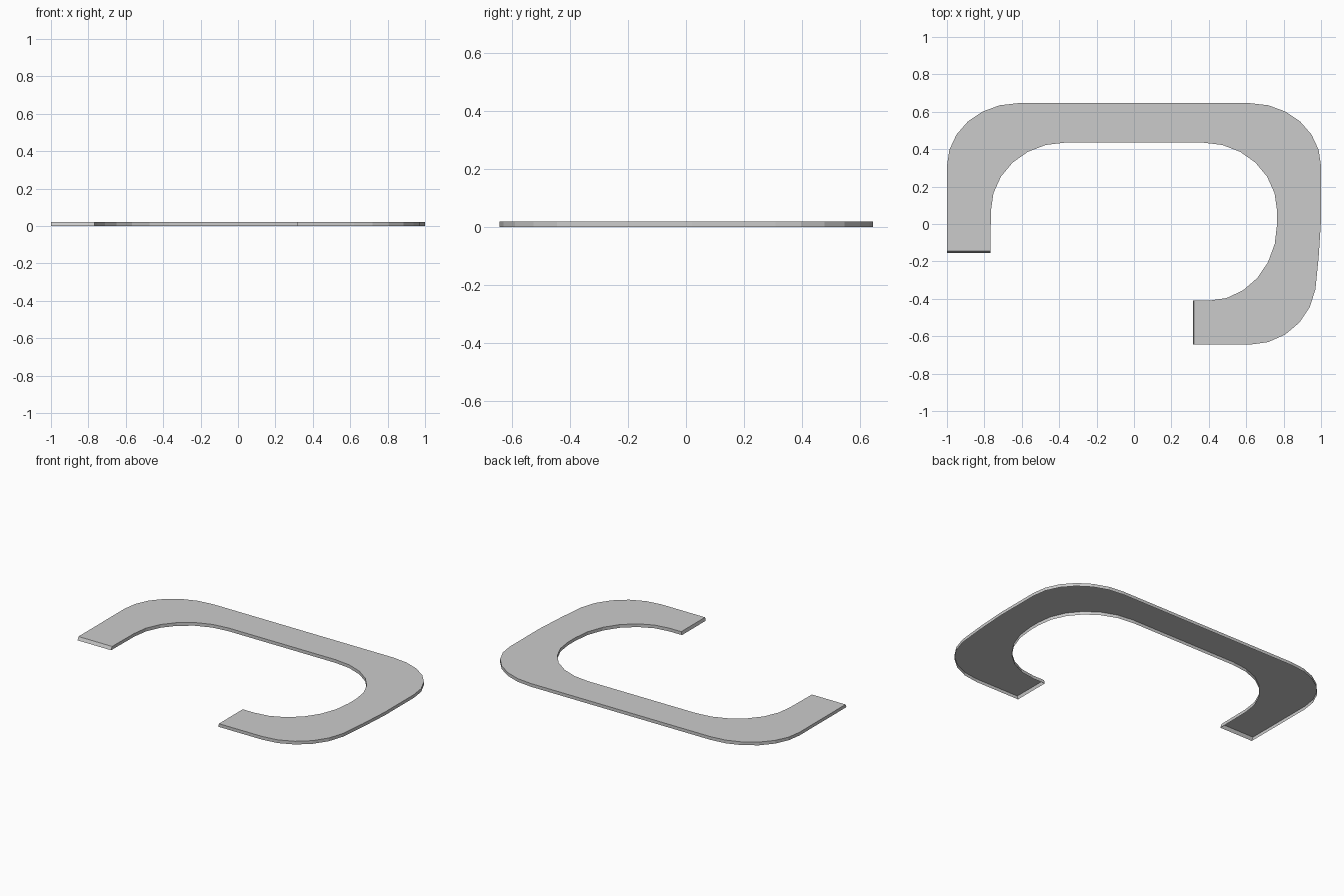
import bpy
import bmesh
from math import cos, sin, radians

cube = bpy.data.objects.get("Cube")
if cube:
    bpy.data.objects.remove(cube)

HEIGHT = 0.02
grey = bpy.data.materials.new("plain grey")
grey.use_nodes = True
colour = (0.6, 0.6, 0.6, 1)
grey.diffuse_color = colour
grey.node_tree.nodes["Principled BSDF"].inputs["Base Color"].default_value = colour


def corner(cx, cy, rx, ry, start, end, steps):
    """Points along an elliptical bend, angles in degrees."""
    angles = [radians(start + (end - start) * i / steps) for i in range(steps + 1)]
    return [(cx + rx * cos(a), cy + ry * sin(a)) for a in angles]


# Outer edge, from the left-hand tip round to the lower tip
outer = [(-1, -0.145)]
outer += corner(-0.62, 0.31, 0.38, 0.336, 180, 90, 6)
outer += corner(0.62, 0.31, 0.38, 0.336, 90, 0, 6)
outer += [(1, 0.02), (0.987, -0.18)]
outer += corner(0.62, -0.29, 0.355, 0.355, -10, -90, 5)
outer += [(0.32, -0.645)]

# Inner edge, running back the other way
inner = [(0.32, -0.41)]
inner += corner(0.40, 0, 0.365, 0.41, -90, 0, 6)
inner += corner(0.37, 0.07, 0.395, 0.365, 0, 90, 6)
inner += corner(-0.37, 0.07, 0.395, 0.365, 90, 180, 6)
inner += [(-0.768, -0.145)]

# The two tips slope outwards slightly towards the base
outline = outer + inner
base = list(outline)
for i in (0, -1):
    base[i] = (outline[i][0], outline[i][1] - 0.01)
for i in (len(outer) - 1, len(outer)):
    base[i] = (outline[i][0] - 0.005, outline[i][1])

# Thin shell: a flat top with a skirt, open underneath
bm = bmesh.new()
top = [bm.verts.new((x, y, HEIGHT)) for x, y in outline]
low = [bm.verts.new((x, y, 0)) for x, y in base]
face = bm.faces.new(top)
face.normal_update()
if face.normal.z < 0:
    face.normal_flip()
for i in range(len(top)):
    j = (i + 1) % len(top)
    bm.faces.new((top[i], top[j], low[j], low[i]))
bmesh.ops.triangulate(bm, faces=[face])
bm.normal_update()

mesh = bpy.data.meshes.new("curved_band")
bm.to_mesh(mesh)
bm.free()
mesh.materials.append(grey)
band = bpy.data.objects.new("curved_band", mesh)
bpy.context.collection.objects.link(band)
